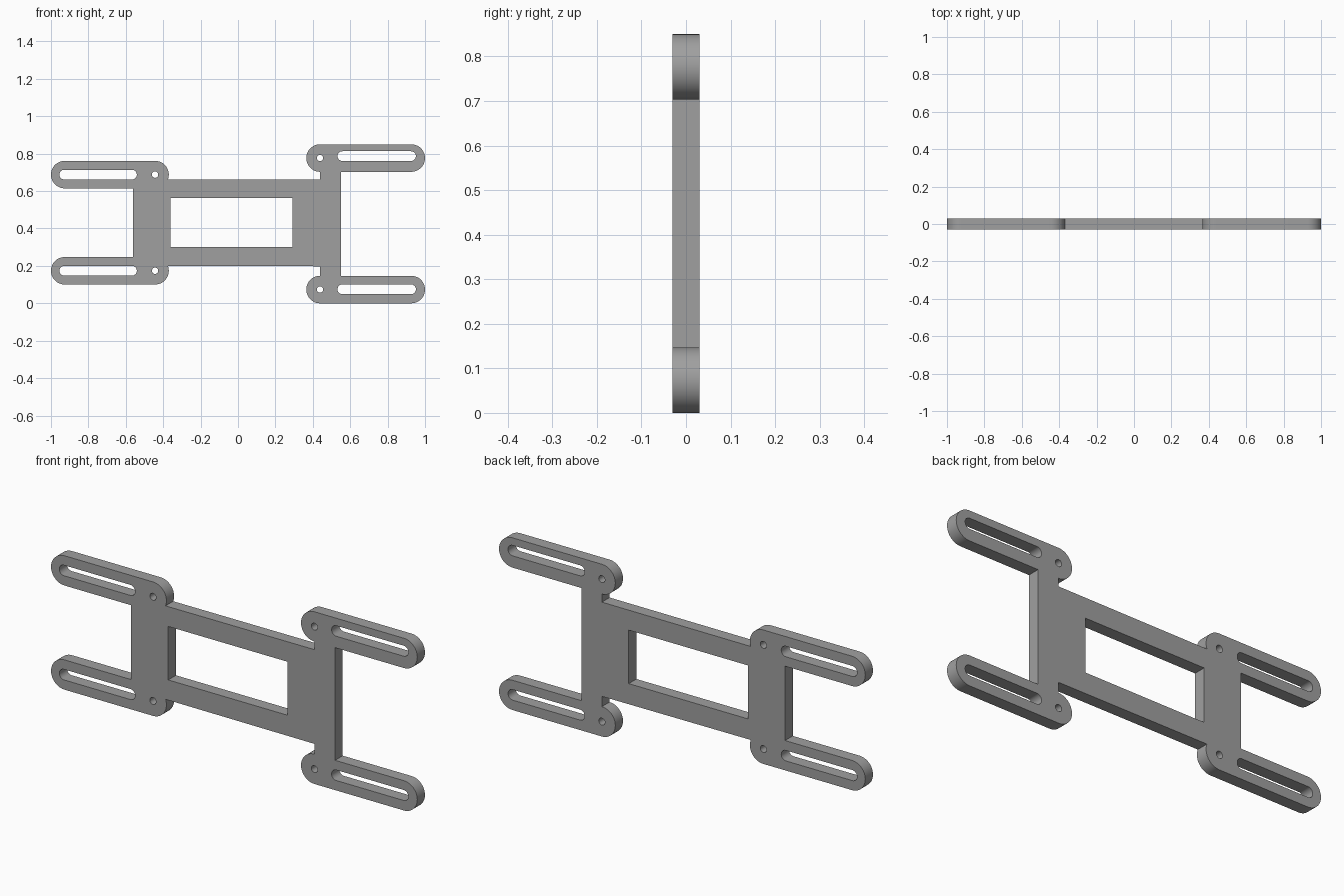
import bpy, bmesh
from math import sin, cos, pi, radians

cube = bpy.data.objects.get("Cube")
if cube:
    bpy.data.objects.remove(cube)

HALF_THICK = 0.03
R = 0.0735           # arm end radius
SLOT_R = 0.026
HOLE_R = 0.017

# arm centre lines: left/right end centres and heights
LX0, LX1, L_LOW, L_TOP = -0.9265, -0.4435, 0.174, 0.688
RX0, RX1, R_LOW, R_TOP = 0.4385, 0.9265, R, 0.7765
BODY_LOW, BODY_TOP = 0.198, 0.663
BODY_X0, BODY_X1 = -0.562, 0.551


def arc(cx, cz, r, a0, a1, steps=24):
    """Points on an arc, angles in degrees."""
    return [(cx + r * cos(radians(a0 + (a1 - a0) * i / steps)),
             cz + r * sin(radians(a0 + (a1 - a0) * i / steps)))
            for i in range(steps + 1)]


def slot(x0, x1, z, r):
    return arc(x0, z, r, 90, 270) + arc(x1, z, r, -90, 90)


def circle(x, z, r):
    return arc(x, z, r, 0, 360, 32)[:-1]


def box(x0, x1, z0, z1):
    return [(x0, z0), (x1, z0), (x1, z1), (x0, z1)]


# angle at which a left arm's inner end runs into the body edge
dip = 21

# counter-clockwise outline, starting at the lower left arm
outline = (
    arc(LX0, L_LOW, R, 90, 270)
    + arc(LX1, L_LOW, R, -90, dip)
    + [(RX0, BODY_LOW)]
    + arc(RX0, R_LOW, R, 90, 270)
    + arc(RX1, R_LOW, R, -90, 90)
    + [(BODY_X1, R_LOW + R), (BODY_X1, R_TOP - R)]
    + arc(RX1, R_TOP, R, -90, 90)
    + arc(RX0, R_TOP, R, 90, 270)
    + [(RX0, BODY_TOP)]
    + arc(LX1, L_TOP, R, -dip, 90)
    + arc(LX0, L_TOP, R, 90, 270)
    + [(BODY_X0, L_TOP - R), (BODY_X0, L_LOW + R)]
)

# window, slots and screw holes
loops = [outline, box(-0.36, 0.292, 0.30, 0.564)]
for z in (L_LOW, L_TOP):
    loops += [slot(-0.929, -0.567, z, SLOT_R), circle(LX1, z, HOLE_R)]
for z, slot_z in ((R_LOW, 0.075), (R_TOP, 0.787)):
    loops += [slot(0.558, 0.925, slot_z, SLOT_R), circle(RX0, z, HOLE_R)]

# fill the flat profile and extrude it to the plate thickness
bm = bmesh.new()
edges = []
for loop in loops:
    verts = [bm.verts.new((x, -HALF_THICK, z)) for x, z in loop]
    edges += [bm.edges.new((v, verts[i - 1])) for i, v in enumerate(verts)]
bmesh.ops.triangle_fill(bm, edges=edges, use_beauty=True, normal=(0, -1, 0))
ext = bmesh.ops.extrude_face_region(bm, geom=bm.faces[:], use_keep_orig=True)
moved = [g for g in ext["geom"] if isinstance(g, bmesh.types.BMVert)]
bmesh.ops.translate(bm, verts=moved, vec=(0, 2 * HALF_THICK, 0))
bmesh.ops.recalc_face_normals(bm, faces=bm.faces[:])
mesh = bpy.data.meshes.new("mounting_plate")
bm.to_mesh(mesh)
bm.free()

# plain grey material
grey = bpy.data.materials.new("grey")
grey.use_nodes = True
colour = (0.35, 0.35, 0.35, 1)
grey.diffuse_color = colour
grey.node_tree.nodes["Principled BSDF"].inputs["Base Color"].default_value = colour
mesh.materials.append(grey)

plate = bpy.data.objects.new("mounting_plate", mesh)
bpy.context.collection.objects.link(plate)
bpy.context.view_layer.objects.active = plate
plate.select_set(True)
bpy.ops.object.shade_smooth_by_angle(angle=radians(30))
